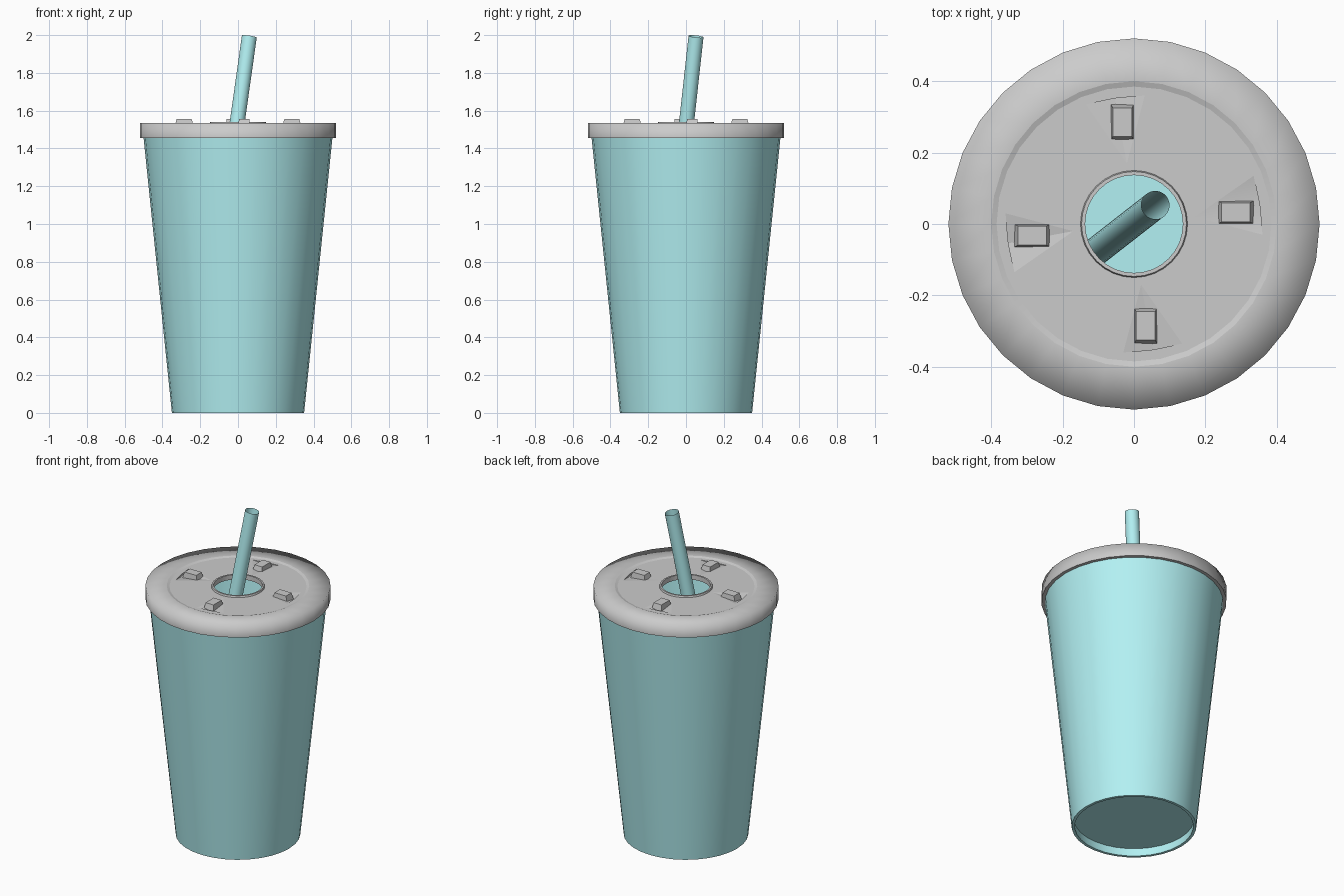
import bpy, bmesh, math
from mathutils import Vector, Matrix

if "Cube" in bpy.data.objects:
    bpy.data.objects.remove(bpy.data.objects["Cube"])

SIDES = 32


def finish(name, bm, mat=None):
    bmesh.ops.recalc_face_normals(bm, faces=bm.faces)
    mesh = bpy.data.meshes.new(name)
    bm.to_mesh(mesh)
    bm.free()
    ob = bpy.data.objects.new(name, mesh)
    bpy.context.collection.objects.link(ob)
    if mat:
        mesh.materials.append(mat)
    return ob


def lathe(name, profile, soft=(), closed=False, mat=None):
    """Revolve (r, z) points; rings stay sharp unless listed in soft."""
    bm = bmesh.new()
    rings = []
    for r, z in profile:
        if r == 0:
            rings.append([bm.verts.new((0, 0, z))] * SIDES)
        else:
            angs = [2 * math.pi * k / SIDES for k in range(SIDES)]
            rings.append([bm.verts.new((r * math.cos(a), r * math.sin(a), z)) for a in angs])
    n = len(rings)
    for i in range(n if closed else n - 1):
        a, b = rings[i], rings[(i + 1) % n]
        for k in range(SIDES):
            m = (k + 1) % SIDES
            quad = list(dict.fromkeys((a[k], a[m], b[m], b[k])))
            bm.faces.new(quad).smooth = True
    for i, ring in enumerate(rings):
        if i in soft or profile[i][0] == 0:
            continue
        for k in range(SIDES):
            bm.edges.get((ring[k], ring[(k + 1) % SIDES])).smooth = False
    return finish(name, bm, mat)


def hulls(name, points):
    """Convex hull of the points, repeated four times about z."""
    bm = bmesh.new()
    for k in range(4):
        turn = Matrix.Rotation(k * math.pi / 2, 3, 'Z')
        verts = [bm.verts.new(turn @ Vector(p)) for p in points]
        bmesh.ops.convex_hull(bm, input=verts)
    return finish(name, bm)


def activate(ob):
    bpy.ops.object.select_all(action='DESELECT')
    ob.select_set(True)
    bpy.context.view_layer.objects.active = ob


teal = bpy.data.materials.new("teal")
teal.diffuse_color = (0.45, 0.88, 0.90, 1)
teal.use_nodes = True
teal.node_tree.nodes["Principled BSDF"].inputs["Base Color"].default_value = teal.diffuse_color

# Tapered cup with wall thickness and recessed base
lathe("cup", [(0, 0.05), (0.338, 0.05), (0.333, 0), (0.35, 0), (0.5055, 1.51),
              (0.49, 1.51), (0.342, 0.07), (0, 0.07)], mat=teal)

# Lid rim, softly shaded over its outer top edge
lathe("lid_rim", [(0.385, 1.51), (0.385, 1.53), (0.40, 1.535), (0.52, 1.535),
                  (0.52, 1.455), (0.50, 1.455), (0.506, 1.51)], soft=(3,), closed=True)

# Lid plate with a raised lip round the straw hole
plate = lathe("lid_plate", [(0.137, 1.51), (0.137, 1.54), (0.147, 1.54), (0.15, 1.53),
                            (0.385, 1.53), (0.385, 1.51)], closed=True)

# Shallow sloping dents behind the lid buttons
Z = 1.5299
low = [(0.17, 0.02, Z), (0.335, 0.135, Z), (0.36, -0.03, Z), (0.352, 0.054, 1.516)]
cutter = hulls("dent_cutter", low + [(x, y, 1.56) for x, y, _ in low])
cutter.hide_render = True
mod = plate.modifiers.new("dents", 'BOOLEAN')
mod.operation = 'DIFFERENCE'
mod.solver = 'EXACT'
mod.object = cutter
activate(plate)
bpy.ops.object.modifier_apply(modifier=mod.name)
bpy.data.objects.remove(cutter)
bpy.ops.object.shade_smooth_by_angle(angle=math.radians(30))

# Four small raised buttons
corners = [(-1, -1), (1, -1), (1, 1), (-1, 1)]
button = [(0.285 + sx * hx, 0.0325 + sy * hy, z)
          for hx, hy, z in ((0.052, 0.033, 1.512), (0.040, 0.027, 1.555))
          for sx, sy in corners]
hulls("lid_buttons", button)

# Leaning open straw
top, lean = Vector((0.06, 0.053, 1.993)), Vector((0.141, 0.11, 1)).normalized()
bottom = top - lean * (1.90 / lean.z)
bm = bmesh.new()
bmesh.ops.create_cone(bm, cap_ends=False, segments=24, radius1=0.04, radius2=0.04,
                      depth=(top - bottom).length)
bm.transform(Matrix.Translation((top + bottom) / 2)
             @ lean.to_track_quat('Z', 'Y').to_matrix().to_4x4())
for f in bm.faces:
    f.smooth = True
finish("straw", bm, teal)
